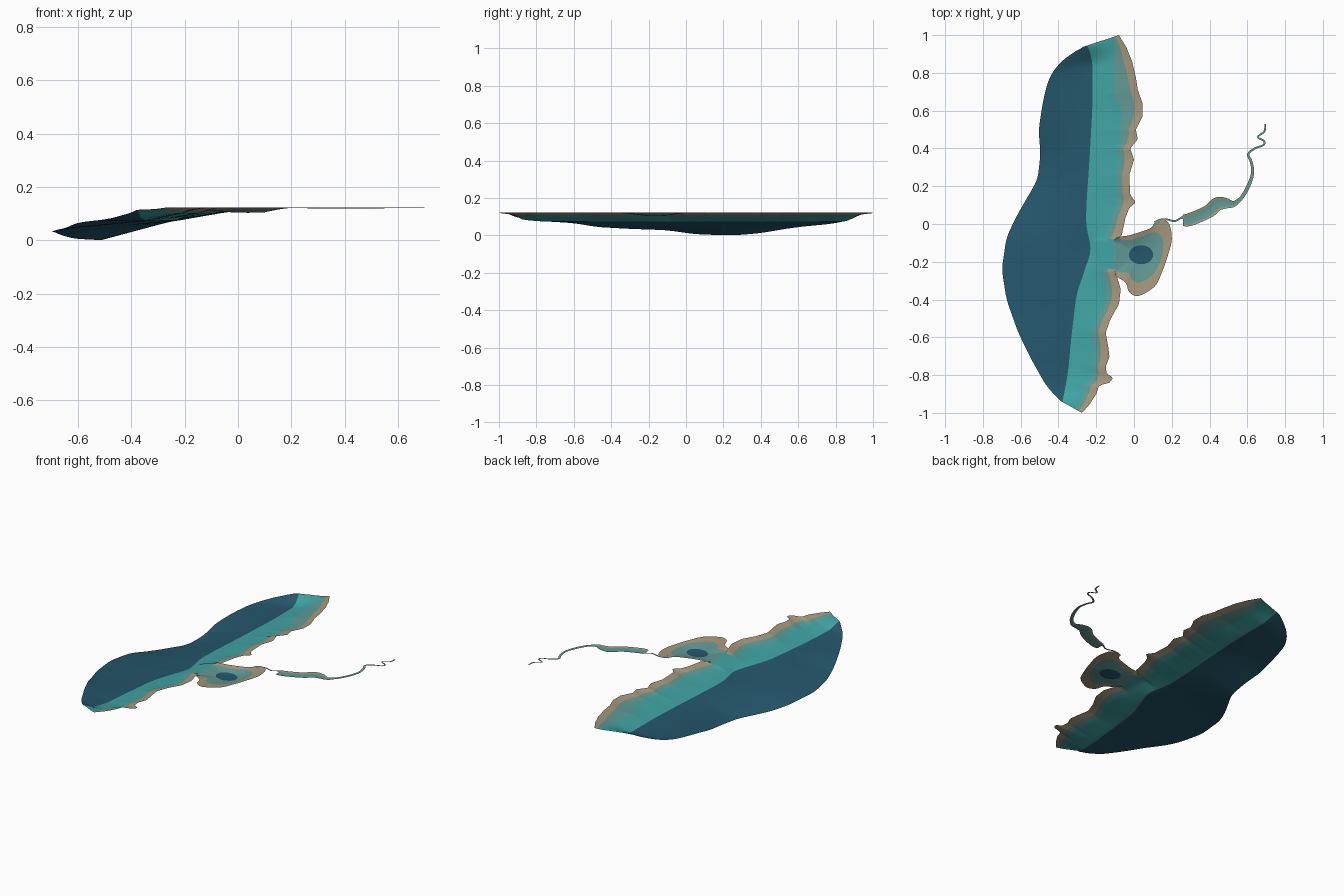
import bpy, math
from mathutils import Vector

if "Cube" in bpy.data.objects:
    bpy.data.objects.remove(bpy.data.objects["Cube"])

TOP = 0.122   # level of the shoreline


def material(name, rgb):
    m = bpy.data.materials.new(name)
    m.diffuse_color = (*rgb, 1)
    m.use_nodes = True
    m.node_tree.nodes["Principled BSDF"].inputs["Base Color"].default_value = m.diffuse_color
    return m


MATS = [material("deep blue", (0.018, 0.095, 0.15)),
        material("shelf teal", (0.052, 0.37, 0.37)),
        material("shallow grey teal", (0.12, 0.32, 0.30)),
        material("shore sand", (0.38, 0.31, 0.20))]


def build(name, verts, faces, mats):
    me = bpy.data.meshes.new(name)
    me.from_pydata(verts, [], faces)
    for m in MATS:
        me.materials.append(m)
    for p, k in zip(me.polygons, mats):
        p.material_index = k
    ob = bpy.data.objects.new(name, me)
    bpy.context.collection.objects.link(ob)
    bpy.context.view_layer.objects.active = ob
    ob.select_set(True)
    bpy.ops.object.shade_smooth_by_angle(angle=math.radians(40))
    ob.select_set(False)
    return ob


def at(table, y):
    """Linear lookup in a table of (y, value) running from high y to low y."""
    if y >= table[0][0]:
        return table[0][1]
    for (a, p), (b, q) in zip(table, table[1:]):
        if y >= b:
            return p + (q - p) * (a - y) / (a - b)
    return table[-1][1]


def soft(table, y, w):
    """Lookup averaged over a window that shrinks at the ends."""
    w = min(w, max(0, table[0][0] - y), max(0, y - table[-1][0]))
    return sum(at(table, y + w * k / 4) for k in range(-4, 5)) / 9


def spline(pts, n, closed):
    """Catmull-Rom curve through points of any dimension."""
    out, c = [], len(pts)
    get = (lambda i: Vector(pts[i % c])) if closed else (lambda i: Vector(pts[max(0, min(c - 1, i))]))
    for i in range(c if closed else c - 1):
        p0, p1, p2, p3 = get(i - 1), get(i), get(i + 1), get(i + 2)
        for k in range(n):
            t = k / n
            out.append(0.5 * (2 * p1 + (p2 - p0) * t + (2 * p0 - 5 * p1 + 4 * p2 - p3) * t * t
                              + (3 * p1 - p0 - 3 * p2 + p3) * t ** 3))
    if not closed:
        out.append(get(c - 1))
    return out


# Sea floor: outer edge, drop-off line, coast and outer-edge height, by y
WEST = [(.935, -.27), (.91, -.32), (.86, -.39), (.775, -.45), (.66, -.48), (.5, -.505), (.37, -.495),
        (.235, -.51), (.14, -.565), (.045, -.62), (-.07, -.675), (-.24, -.70), (-.4, -.675),
        (-.57, -.615), (-.705, -.55), (-.865, -.46), (-.94, -.385)]
DROP = [(.945, -.25), (.84, -.22), (.605, -.22), (.34, -.235), (.13, -.25), (0, -.255), (-.135, -.225),
        (-.23, -.26), (-.36, -.305), (-.56, -.33), (-.77, -.35), (-.935, -.38)]
EAST = [(1.0, -.08), (.935, -.04), (.86, -.01), (.775, .01), (.71, .02), (.64, .045), (.57, .045),
        (.5, .01), (.45, .02), (.4, -.02), (.34, 0), (.26, -.025), (.155, -.02), (.115, .01),
        (.085, -.025), (.035, -.045), (-.06, -.065), (-.09, -.1), (-.25, -.1), (-.28, -.09),
        (-.345, -.07), (-.425, -.08), (-.505, -.125), (-.575, -.15), (-.66, -.135), (-.705, -.13),
        (-.755, -.15), (-.79, -.145), (-.815, -.11), (-.84, -.13), (-.855, -.185), (-.9, -.20),
        (-.955, -.235), (-1.0, -.275)]
EDGE_Z = [(.935, .112), (.87, .08), (.78, .062), (.6, .045), (.5, .03), (.4, .012), (.25, 0),
          (.05, .006), (-.1, .028), (-.3, .035), (-.48, .045), (-.6, .066), (-.8, .078),
          (-.88, .088), (-.94, .11)]

ROWS, NW, NS = 200, 10, 6
verts, faces, mats = [], [], []
for r in range(ROWS + 1):
    s = 1 - 2 * r / ROWS
    yw, ye, yd = s * .9375, s, s * .94
    xw, xd, xe = soft(WEST, yw, .04), soft(DROP, yd, .04), at(EAST, ye)
    e = max(0, min(1, (abs(s) - .86) / .14))
    e = e * e * (3 - 2 * e)
    zw = soft(EDGE_Z, yw, .05)
    zd = max(.074 + (.114 - .074) * e, zw)
    coast = min(soft(EAST, ye, .06), xe)
    wide = .07 + .06 * max(0, 1 - abs(ye - .7) / .3)
    shrink = 1 - .5 * e
    x2, x3 = coast - wide * shrink, coast - .04 * shrink
    mouth = -.25 < ye < -.09
    ze = .112 if mouth else TOP
    cols = [(xw + (xd - xw) * k / NW, zw + (zd - zw) * k / NW) for k in range(NW)]
    z2 = .101 + .016 * e
    cols += [(xd + (x2 - xd) * k / NS, zd + (z2 - zd) * k / NS) for k in range(NS)]
    cols += [(x2, z2), (x3, .111 + .008 * e), (xe, ze)]
    for x, z in cols:
        f = (x - xw) / (xe - xw)
        verts.append((x, yw + (ye - yw) * f, z))
    n = len(cols)
    if r:
        for c in range(n - 1):
            a, b = (r - 1) * n + c, r * n + c
            faces.append((a, b, b + 1, a + 1))
            k = 0 if c < NW else 1 if c < NW + NS else 2 if c == NW + NS else 3
            mats.append(1 if mouth and k else k)
build("sea_floor", verts, faces, mats)

# Bay: rings from the deep hole out to the shore (outer x, y, inner x, y)
RIM = [(-.1, -.08, -.1, -.09), (-.025, -.06, -.02, -.085), (.04, -.04, .03, -.07),
       (.09, -.02, .085, -.048), (.12, .015, .115, -.045), (.18, .01, .14, -.06),
       (.2, -.08, .155, -.1), (.175, -.18, .145, -.18), (.15, -.25, .12, -.24),
       (.11, -.33, .08, -.285), (.025, -.38, .03, -.31), (-.025, -.36, -.01, -.295),
       (-.045, -.31, -.03, -.26), (-.1, -.265, -.1, -.25), (-.102, -.17, -.1, -.17)]
rim = spline(RIM, 6, True)
n = len(rim)
verts, faces, mats = [(.037, -.163, .103)], [], []
rings = [[], [], [], [], []]
for p in rim:
    a = math.atan2(p[3] + .163, p[2] - .037)
    hole = Vector((.037 + .064 * math.cos(a), -.163 + .05 * math.sin(a), .105))
    gate = p[0] < -.09 and -.26 < p[1] < -.085
    inner = Vector((p[2], p[3], .112 if p[2] < -.09 else .116))
    outer = Vector((p[0], p[1], .112 if gate else TOP))
    for ring, q in zip(rings, (hole, hole.lerp(inner, .35), hole.lerp(inner, .7), inner, outer)):
        ring.append(q)
for ring in rings:
    verts += [tuple(q) for q in ring]
for i in range(n):
    j = (i + 1) % n
    faces.append((0, 1 + j, 1 + i))
    mats.append(0)
    for k in range(4):
        a, b = 1 + k * n, 1 + (k + 1) * n
        faces.append((a + i, a + j, b + j, b + i))
        mats.append(3 if k == 3 else 2)
build("bay_floor", verts, faces, mats)


# Rivers and lagoon: ribbons of (x, y, half width) with a sandy bank each side
def ribbon(name, pts, bank, depth):
    path = spline(pts, 5, False)
    verts, faces, mats = [], [], []
    for i, p in enumerate(path):
        d = path[min(i + 1, len(path) - 1)] - path[max(i - 1, 0)]
        side = Vector((-d[1], d[0])).normalized()
        for k, z in ((1, TOP), (1 - bank, TOP - depth), (bank - 1, TOP - depth), (-1, TOP)):
            q = Vector((p[0], p[1])) + side * (p[2] * k)
            verts.append((q.x, q.y, z))
        if i:
            for c in range(3):
                a, b = (i - 1) * 4 + c, i * 4 + c
                faces.append((a, a + 1, b + 1, b))
                mats.append(2 if c == 1 else 3)
    build(name, verts, faces, mats)


ribbon("river_mouth", [(.12, .0, .02), (.14, .018, .01), (.17, .025, .005), (.215, .015, .005),
                       (.245, .03, .005), (.265, .035, .012)], .5, .0003)
ribbon("lagoon", [(.26, .02, .03), (.29, .022, .034), (.35, .045, .034), (.40, .07, .035),
                  (.44, .105, .036), (.48, .11, .03), (.52, .105, .018), (.545, .115, .012)], .3, .003)
ribbon("upper_river", [(.535, .11, .013), (.57, .14, .010), (.605, .20, .010), (.628, .27, .008),
                       (.62, .33, .007), (.605, .37, .006), (.64, .40, .005), (.685, .418, .005),
                       (.688, .44, .005), (.655, .46, .004), (.69, .49, .005), (.695, .53, .004)], .4, .0005)
